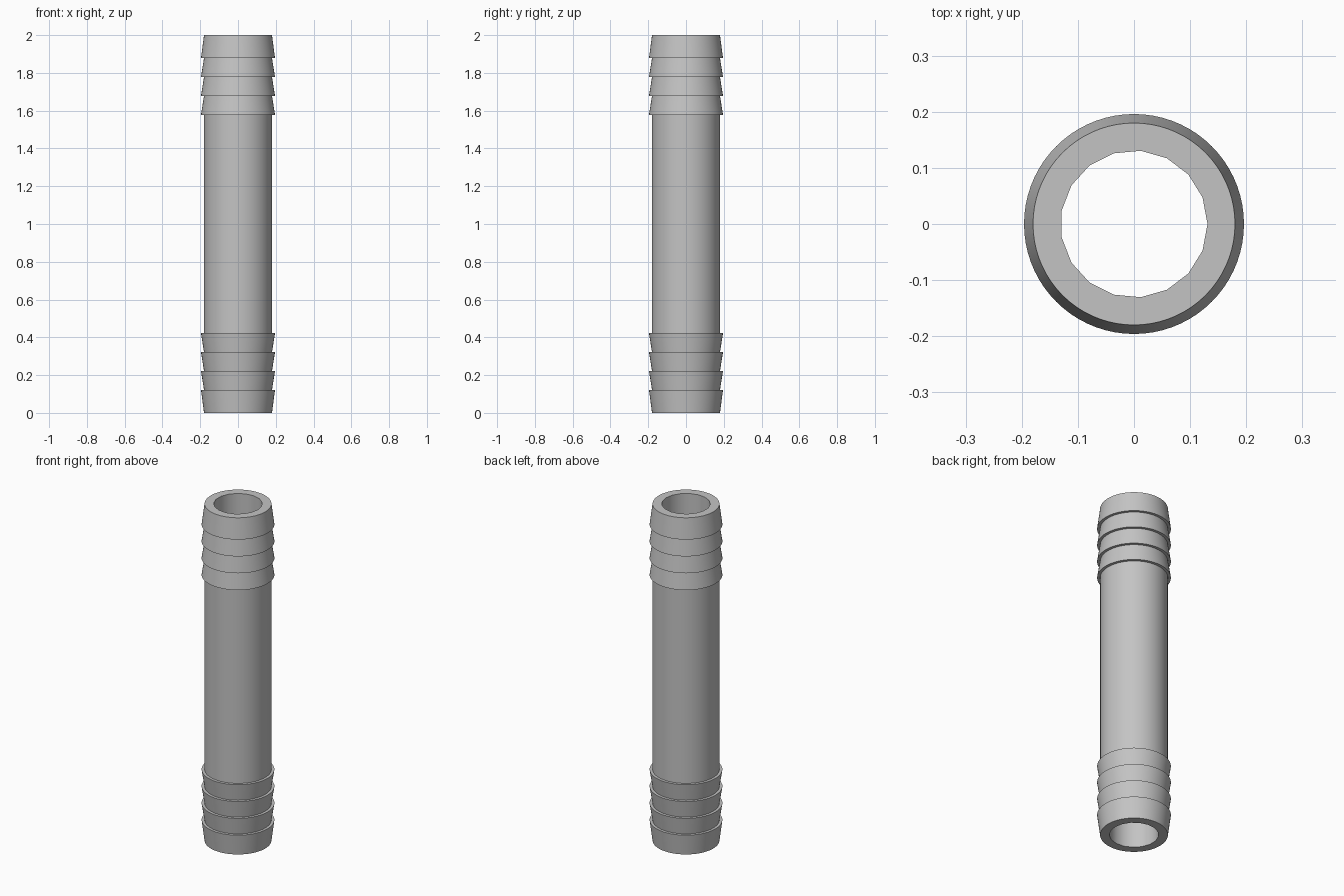
import bpy
import bmesh
import math

cube = bpy.data.objects.get("Cube")
if cube:
    bpy.data.objects.remove(cube, do_unlink=True)

LENGTH = 2.0
TUBE_R, BARB_R, BORE_R = 0.18, 0.196, 0.131
FIRST_BARB, BARB_STEP, BARB_COUNT = 0.122, 0.1, 4

grey = bpy.data.materials.new("plain grey")
grey.use_nodes = True
colour = (0.55, 0.55, 0.55, 1)
grey.diffuse_color = colour
grey.node_tree.nodes["Principled BSDF"].inputs["Base Color"].default_value = colour


def lathe(name, profile, sides):
    """Solid of revolution about z, closed with flat caps."""
    bm = bmesh.new()
    rings = []
    for r, z in profile:
        angles = [math.tau * i / sides for i in range(sides)]
        rings.append([bm.verts.new((r * math.cos(a), r * math.sin(a), z)) for a in angles])
    for low, high in zip(rings, rings[1:]):
        for i in range(sides):
            j = (i + 1) % sides
            bm.faces.new((low[i], low[j], high[j], high[i]))
    bm.faces.new(rings[0][::-1])
    bm.faces.new(rings[-1])
    mesh = bpy.data.meshes.new(name)
    bm.to_mesh(mesh)
    bm.free()
    mesh.materials.append(grey)
    obj = bpy.data.objects.new(name, mesh)
    bpy.context.collection.objects.link(obj)
    return obj


# Barbs: each flares away from the open end, then steps back to the tube
lower = [(TUBE_R, 0)]
for k in range(BARB_COUNT):
    z = FIRST_BARB + k * BARB_STEP
    lower += [(BARB_R, z), (TUBE_R, z)]
upper = [(r, LENGTH - z) for r, z in reversed(lower)]
connector = lathe("barbed_tube", lower + upper, 72)

# Bore: coarse round hole straight through
bore = lathe("bore_cutter", [(BORE_R, -0.1), (BORE_R, LENGTH + 0.1)], 17)
bore.hide_render = True
cut = connector.modifiers.new("bore", "BOOLEAN")
cut.operation = "DIFFERENCE"
cut.solver = "EXACT"
cut.object = bore

bpy.ops.object.select_all(action="DESELECT")
connector.select_set(True)
bpy.context.view_layer.objects.active = connector
bpy.ops.object.modifier_apply(modifier=cut.name)
bpy.data.objects.remove(bore, do_unlink=True)
bpy.ops.object.shade_smooth_by_angle(angle=math.radians(30))
